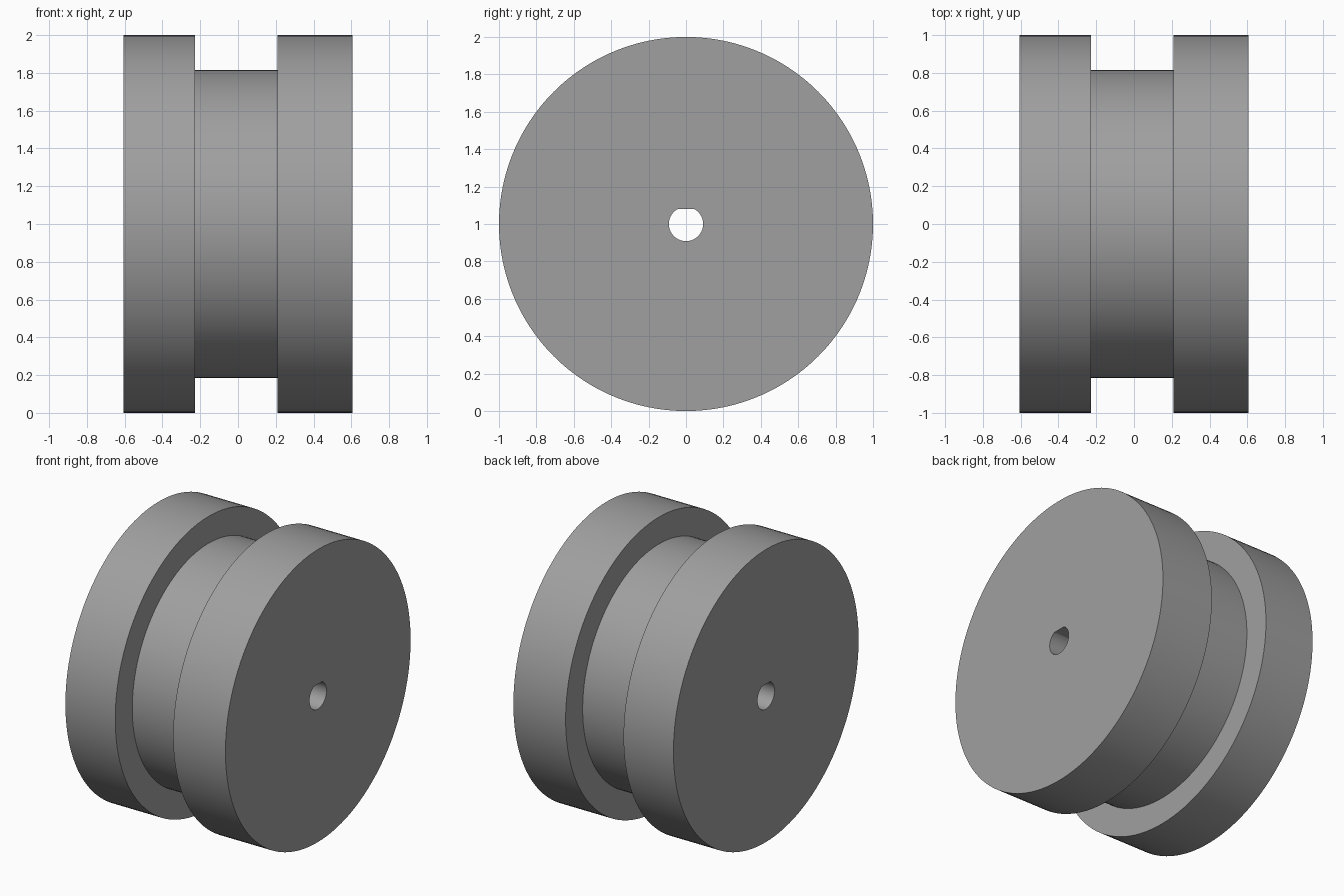
import bpy, bmesh, math

if "Cube" in bpy.data.objects:
    bpy.data.objects.remove(bpy.data.objects["Cube"])

SEGMENTS = 120
BORE_RADIUS = 0.0915
BORE_FLAT = BORE_RADIUS * math.sin(math.radians(60))  # flat on top of the bore

# Closed cross-section (x, radius): flange, groove, flange, bore
PROFILE = [(-0.605, 1.0), (-0.228, 1.0), (-0.228, 0.816), (0.21, 0.816),
           (0.21, 1.0), (0.605, 1.0), (0.605, BORE_RADIUS), (-0.605, BORE_RADIUS)]

grey = bpy.data.materials.new("grey")
grey.diffuse_color = (0.35, 0.35, 0.35, 1.0)
grey.use_nodes = True
grey.node_tree.nodes["Principled BSDF"].inputs["Base Color"].default_value = grey.diffuse_color

bm = bmesh.new()


def ring(x, radius):
    """Circle around the x axis; the bore circle is cut off to a D shape."""
    verts = []
    for i in range(SEGMENTS):
        a = 2 * math.pi * i / SEGMENTS
        y, z = radius * math.cos(a), radius * math.sin(a)
        if radius == BORE_RADIUS:
            z = min(z, BORE_FLAT)
        verts.append(bm.verts.new((x, y, z + 1.0)))
    return verts


# Join neighbouring rings all the way round the section
rings = [ring(x, r) for x, r in PROFILE]
for a, b in zip(rings, rings[1:] + rings[:1]):
    for i in range(SEGMENTS):
        j = (i + 1) % SEGMENTS
        bm.faces.new((a[i], a[j], b[j], b[i]))
bmesh.ops.recalc_face_normals(bm, faces=bm.faces)

mesh = bpy.data.meshes.new("grooved_wheel")
bm.to_mesh(mesh)
bm.free()
mesh.materials.append(grey)
wheel = bpy.data.objects.new("grooved_wheel", mesh)
bpy.context.collection.objects.link(wheel)

# Smooth round walls, sharp rims
bpy.context.view_layer.objects.active = wheel
wheel.select_set(True)
bpy.ops.object.shade_smooth_by_angle(angle=math.radians(25))
